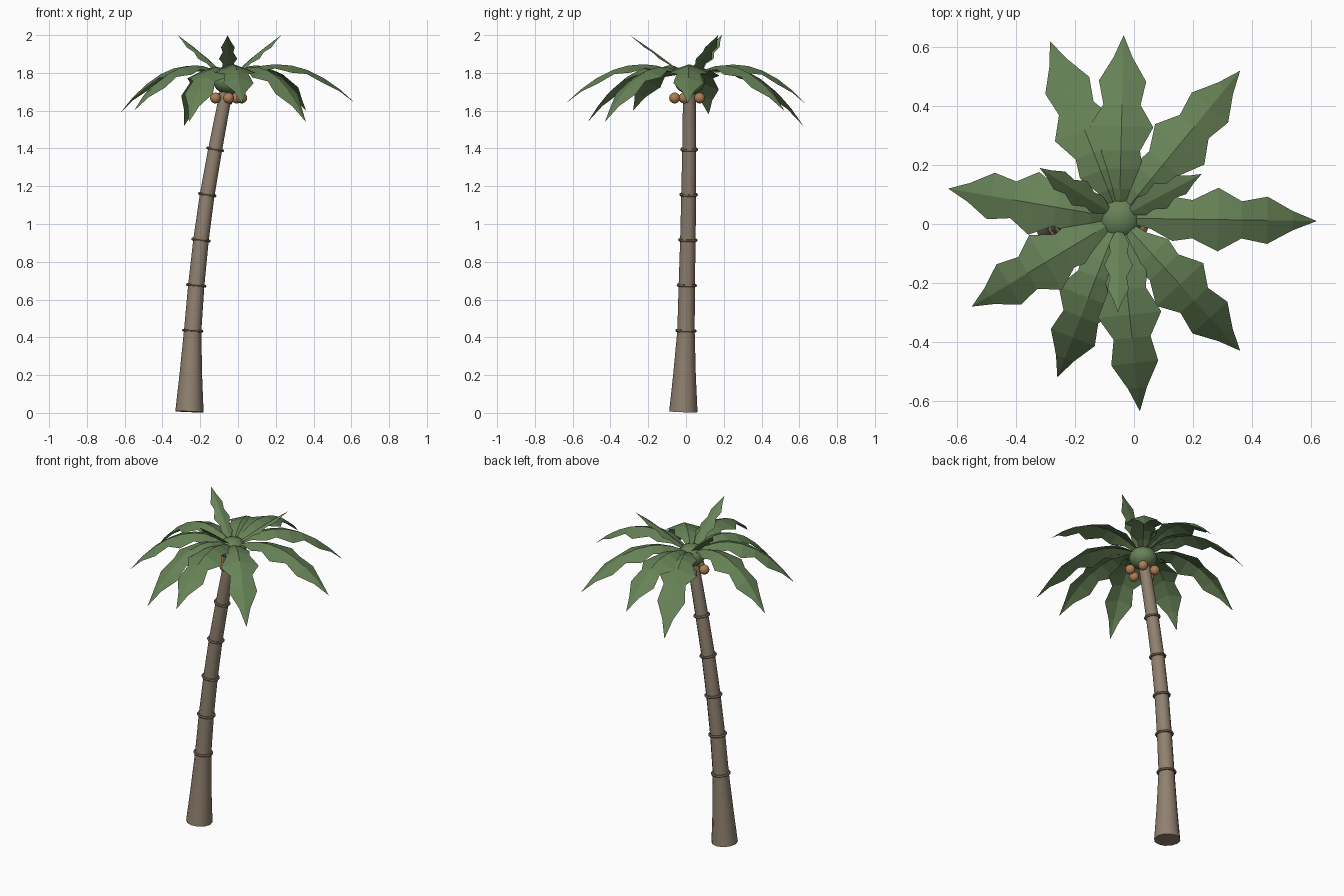
import bpy, bmesh, math
from mathutils import Vector

cube = bpy.data.objects.get("Cube")
if cube:
    bpy.data.objects.remove(cube, do_unlink=True)


def material(name, rgb):
    mat = bpy.data.materials.new(name)
    mat.use_nodes = True
    mat.diffuse_color = (*rgb, 1)
    mat.node_tree.nodes["Principled BSDF"].inputs["Base Color"].default_value = (*rgb, 1)
    return mat


BARK = material("bark", (0.28, 0.22, 0.16))
RING = material("bark_ring", (0.21, 0.16, 0.115))
LEAF = material("leaf_green", (0.135, 0.225, 0.095))
NUT = material("coconut_brown", (0.42, 0.21, 0.09))


def finish(obj, name, mat, smooth=True):
    obj.name = name
    obj.data.materials.append(mat)
    if smooth:
        bpy.ops.object.select_all(action='DESELECT')
        obj.select_set(True)
        bpy.context.view_layer.objects.active = obj
        bpy.ops.object.shade_smooth_by_angle(angle=math.radians(40))
    return obj


def mesh_object(bm, name, mat, smooth):
    mesh = bpy.data.meshes.new(name)
    bm.to_mesh(mesh)
    bm.free()
    obj = bpy.data.objects.new(name, mesh)
    bpy.context.collection.objects.link(obj)
    return finish(obj, name, mat, smooth)


# Leaning trunk: centre line points with a radius each
TRUNK = [((-0.257, -0.014, 0.006), 0.075), ((-0.25, -0.008, 0.2), 0.06),
         ((-0.24, 0, 0.435), 0.046), ((-0.221, 0.004, 0.675), 0.043),
         ((-0.196, 0.01, 0.915), 0.041), ((-0.163, 0.014, 1.155), 0.039),
         ((-0.121, 0.017, 1.395), 0.037), ((-0.055, 0.018, 1.74), 0.033)]
points = [Vector(p) for p, r in TRUNK]


def tilt(i):
    d = points[min(i + 1, len(points) - 1)] - points[max(i - 1, 0)]
    return Vector((0, 0, 1)).rotation_difference(d)


SIDES = 12
bm = bmesh.new()
loops = []
for i, (p, r) in enumerate(TRUNK):
    loops.append([bm.verts.new(points[i] + tilt(i) @ Vector((
        r * math.cos(k * math.tau / SIDES), r * math.sin(k * math.tau / SIDES), 0)))
        for k in range(SIDES)])
for a, b in zip(loops, loops[1:]):
    for k in range(SIDES):
        n = (k + 1) % SIDES
        bm.faces.new((a[k], a[n], b[n], b[k]))
bm.faces.new(loops[0][::-1])
bm.faces.new(loops[-1])
mesh_object(bm, "trunk", BARK, True)

# Raised rings around the trunk
for i in range(2, 7):
    bpy.ops.mesh.primitive_torus_add(
        location=points[i], rotation=tilt(i).to_euler(), major_segments=16,
        minor_segments=6, major_radius=TRUNK[i][1] + 0.003, minor_radius=0.008)
    finish(bpy.context.object, f"trunk_ring_{i - 1}", RING)

# Rounded crown heart
CROWN = Vector((-0.05, 0.02, 1.752))
bpy.ops.mesh.primitive_uv_sphere_add(segments=16, ring_count=10, radius=0.08, location=CROWN)
bpy.context.object.scale.z = 0.8
finish(bpy.context.object, "crown_heart", LEAF)

# Coconuts in a circle below the crown
for i in range(5):
    a = math.radians(-90 + 72 * i)
    bpy.ops.mesh.primitive_uv_sphere_add(
        segments=12, ring_count=8, radius=0.029,
        location=(CROWN.x + 0.073 * math.cos(a), 0.013 + 0.073 * math.sin(a), 1.667))
    finish(bpy.context.object, f"coconut_{i + 1}", NUT)

# Jagged leaf outline: fraction of length, half width
OUTLINE = [(0.05, 0.016), (0.16, 0.035), (0.27, 0.075), (0.37, 0.065), (0.5, 0.108),
           (0.62, 0.063), (0.75, 0.08), (0.88, 0.032), (1, 0)]


def frond(name, tip, rise, width):
    """Folded leaf with a raised midrib that arches from the crown to its tip."""
    tip = Vector(tip)
    reach = Vector((tip.x - CROWN.x, tip.y - CROWN.y, 0))
    side = Vector((-reach.y, reach.x, 0)).normalized()
    base = 1.765
    drop = base + rise - tip.z
    bm = bmesh.new()
    rows = []
    for t, w in OUTLINE:
        mid = CROWN + reach * t
        mid.z = base + rise * t - drop * t * t
        if w == 0:
            end = bm.verts.new(mid)
            break
        w *= width
        fall = Vector((0, 0, 0.35 * w))
        rows.append([bm.verts.new(v) for v in
                     (mid + side * w - fall, mid, mid - side * w - fall)])
    for a, b in zip(rows, rows[1:]):
        for k in (0, 1):
            bm.faces.new((a[k], a[k + 1], b[k + 1], b[k]))
    for k in (0, 1):
        bm.faces.new((rows[-1][k], rows[-1][k + 1], end))
    bmesh.ops.recalc_face_normals(bm, faces=bm.faces)
    if sum(f.normal.z for f in bm.faces) < 0:
        bmesh.ops.reverse_faces(bm, faces=bm.faces)
    mesh_object(bm, name, LEAF, False)


# Drooping outer fronds, then short upright ones
OUTER = [(0.62, 0.01, 1.64), (0.36, 0.52, 1.6), (-0.035, 0.64, 1.63),
         (-0.285, 0.62, 1.52), (-0.63, 0.12, 1.58), (-0.55, -0.28, 1.6),
         (-0.26, -0.52, 1.54), (0.02, -0.635, 1.64), (0.36, -0.43, 1.54)]
for i, tip in enumerate(OUTER):
    frond(f"outer_frond_{i + 1}", tip, 0.42, 1)
UPPER = [(-0.32, 0.19, 2), (0.23, 0.17, 2), (-0.055, -0.3, 2)]
for i, tip in enumerate(UPPER):
    frond(f"upper_frond_{i + 1}", tip, 0.27, 0.45)
